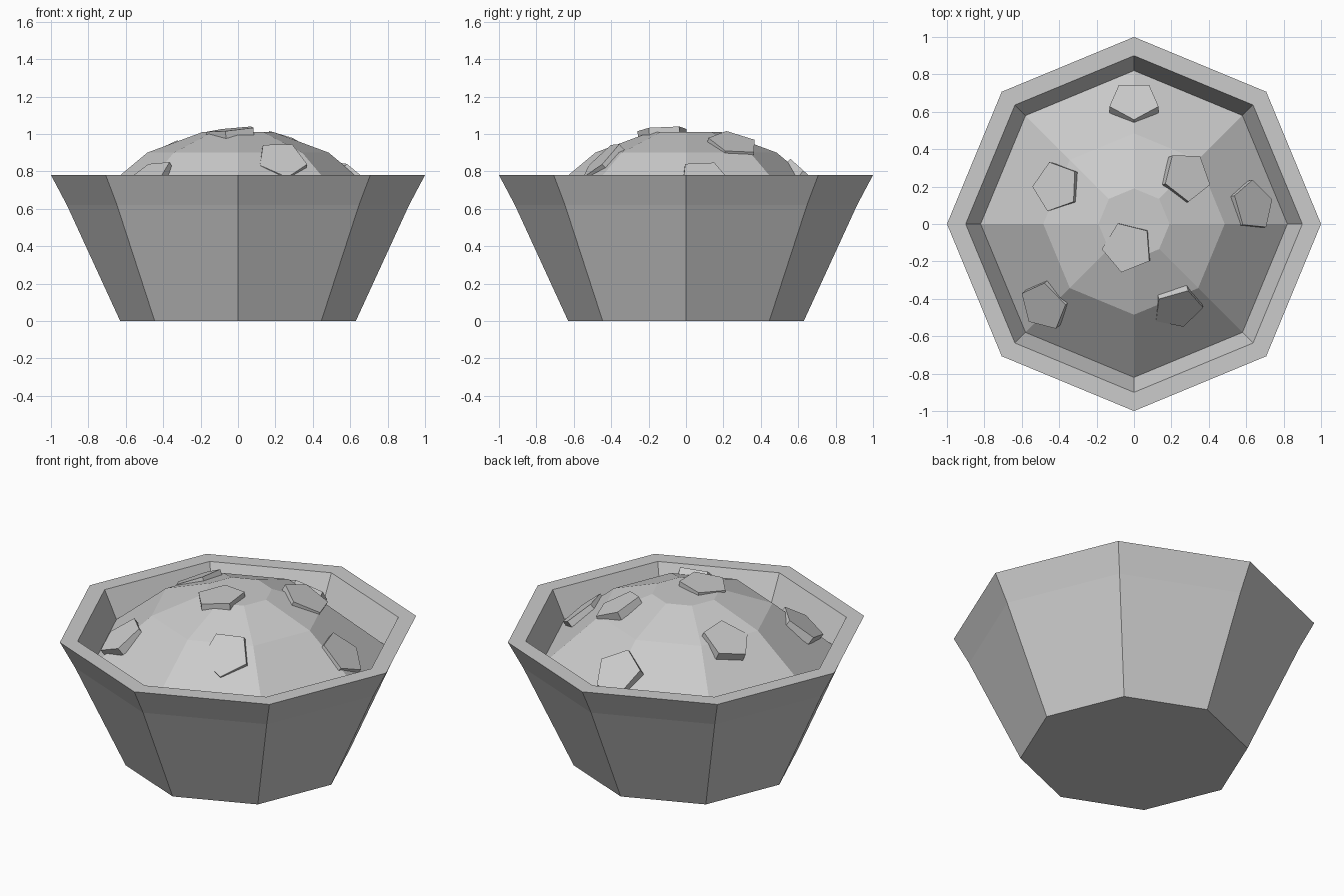
import bpy
import bmesh
from math import cos, sin, radians, tau
from mathutils import Vector

cube = bpy.data.objects.get("Cube")
if cube:
    bpy.data.objects.remove(cube, do_unlink=True)

grey = bpy.data.materials.new("plain_grey")
grey.use_nodes = True
grey.diffuse_color = (0.6, 0.6, 0.6, 1)
grey.node_tree.nodes["Principled BSDF"].inputs["Base Color"].default_value = (0.6, 0.6, 0.6, 1)


def finish(name, bm):
    """Turn a bmesh into a flat-shaded object."""
    bmesh.ops.recalc_face_normals(bm, faces=bm.faces)
    mesh = bpy.data.meshes.new(name)
    bm.to_mesh(mesh)
    bm.free()
    mesh.materials.append(grey)
    obj = bpy.data.objects.new(name, mesh)
    bpy.context.collection.objects.link(obj)
    return obj


def skin(name, rings):
    """Join rings of points into a closed solid with capped ends."""
    bm = bmesh.new()
    loops = [[bm.verts.new(p) for p in ring] for ring in rings]
    for low, high in zip(loops, loops[1:]):
        for i in range(len(low)):
            j = (i + 1) % len(low)
            bm.faces.new((low[i], low[j], high[j], high[i]))
    bm.faces.new(loops[0])
    bm.faces.new(loops[-1])
    return finish(name, bm)


def turned(name, profile, sides=8):
    """Sweep a (radius, height) profile around the z axis."""
    angles = [tau * i / sides for i in range(sides)]
    return skin(name, [[(r * cos(a), r * sin(a), z) for a in angles] for r, z in profile])


def chip(name, centre, slope, spin, radius=0.138, thickness=0.05):
    """Five-sided slab whose top face follows the given slope."""
    gx, gy = slope
    a = radians(spin)
    normal = Vector((-gx, -gy, 1)).normalized()
    u = Vector((cos(a), sin(a), gx * cos(a) + gy * sin(a))).normalized()
    v = normal.cross(u)
    top = [Vector(centre) + radius * (u * cos(tau * i / 5) + v * sin(tau * i / 5))
           for i in range(5)]
    return skin(name, [[p - normal * thickness for p in top], top])


# Flared cup with a flat rim and a sloping inner wall
turned("cup", [(0.63, 0), (0.915, 0.62), (1, 0.78), (0.9, 0.78), (0.82, 0.62)])

# Faceted domed filling
turned("dome", [(0.82, 0.62), (0.485, 0.9), (0.19, 1.01)])

# Chips scattered on the dome
chip("back_chip", (0, 0.66, 0.775), (0, -0.9), -90)
chip("right_chip", (-0.42, 0.2, 0.91), (0.5, -0.1), 180)
chip("back_left_chip", (0.285, 0.255, 0.955), (-0.45, -0.2), -87)
chip("left_chip", (0.64, 0.1, 0.77), (-0.85, -0.2), 18)
chip("top_chip", (-0.035, -0.125, 1.025), (0.1, 0.05), 184)
chip("front_right_chip", (-0.485, -0.44, 0.78), (0.55, 0.45), 4)
chip("front_left_chip", (0.235, -0.455, 0.865), (-0.25, 0.95), 3)
